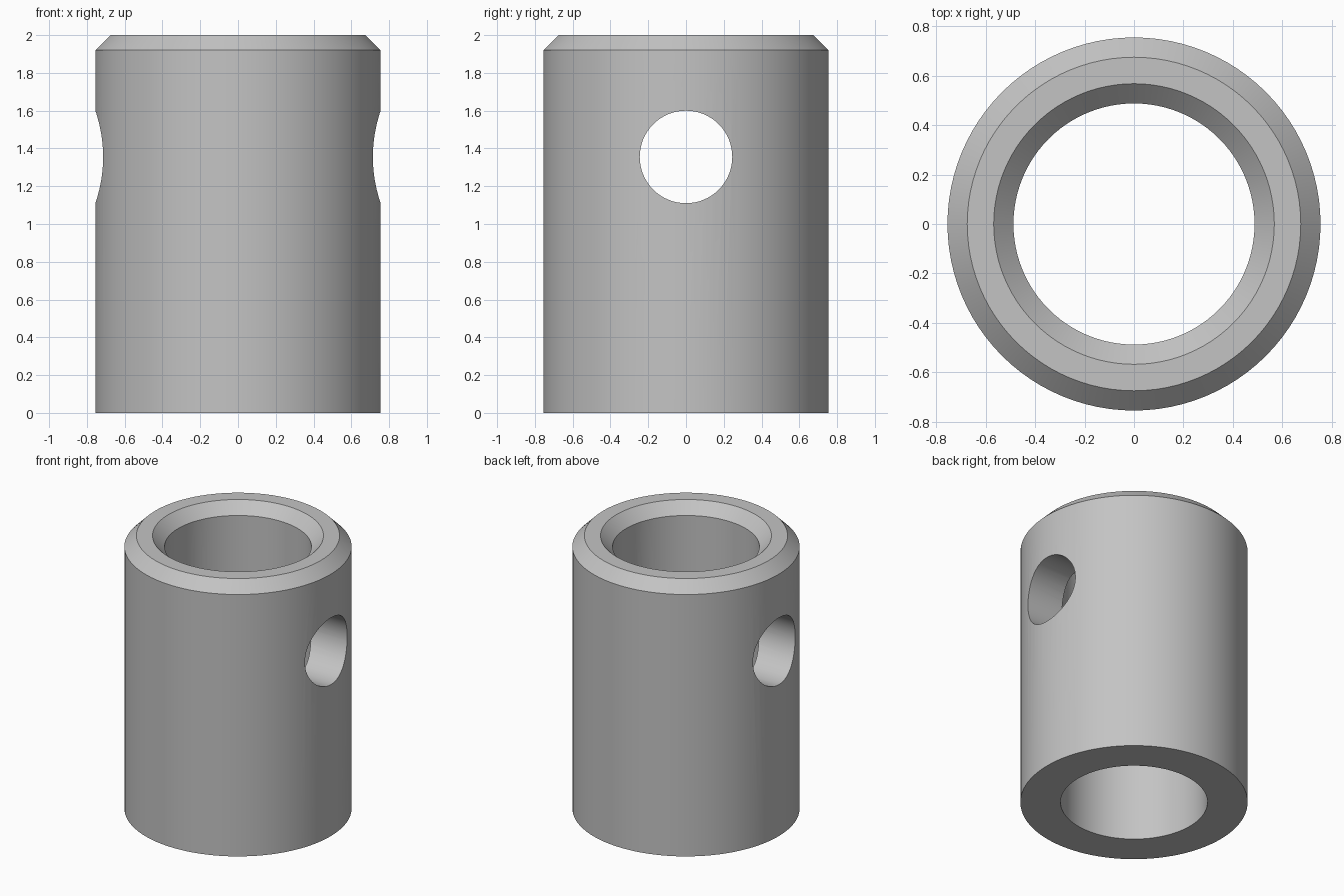
import bpy
import bmesh
import math

cube = bpy.data.objects.get("Cube")
if cube:
    bpy.data.objects.remove(cube, do_unlink=True)

SEGMENTS = 96
OUTER, BORE, CHAMFER, HEIGHT = 0.755, 0.488, 0.08, 2.0
HOLE_RADIUS, HOLE_Z = 0.245, 1.355

# Single metal colour
metal = bpy.data.materials.new("grey_metal")
metal.use_nodes = True
grey = (0.55, 0.55, 0.55, 1)
metal.diffuse_color = grey
metal.node_tree.nodes["Principled BSDF"].inputs["Base Color"].default_value = grey

# Sleeve wall: closed profile revolved about z, chamfered at the top only
profile = [
    (BORE, 0), (OUTER, 0),
    (OUTER, HEIGHT - CHAMFER), (OUTER - CHAMFER, HEIGHT),
    (BORE + CHAMFER, HEIGHT), (BORE, HEIGHT - CHAMFER),
]
bm = bmesh.new()
verts = [bm.verts.new((r, 0, z)) for r, z in profile]
edges = [bm.edges.new((a, b)) for a, b in zip(verts, verts[1:] + verts[:1])]
bmesh.ops.spin(bm, geom=verts + edges, cent=(0, 0, 0), axis=(0, 0, 1),
               angle=math.tau, steps=SEGMENTS)
bmesh.ops.remove_doubles(bm, verts=bm.verts, dist=1e-4)
bmesh.ops.recalc_face_normals(bm, faces=bm.faces)
mesh = bpy.data.meshes.new("sleeve")
bm.to_mesh(mesh)
bm.free()
mesh.materials.append(metal)
sleeve = bpy.data.objects.new("sleeve", mesh)
bpy.context.collection.objects.link(sleeve)

# Cross hole through both walls along x
bpy.ops.mesh.primitive_cylinder_add(vertices=64, radius=HOLE_RADIUS, depth=2,
                                    location=(0, 0, HOLE_Z),
                                    rotation=(0, math.pi / 2, 0))
cutter = bpy.context.object
cutter.name = "cross_hole_cutter"
cutter.hide_render = True
cutter.data.materials.append(metal)

cut = sleeve.modifiers.new("cross_hole", "BOOLEAN")
cut.operation = "DIFFERENCE"
cut.solver = "EXACT"
cut.object = cutter

bpy.ops.object.select_all(action="DESELECT")
sleeve.select_set(True)
bpy.context.view_layer.objects.active = sleeve
bpy.ops.object.modifier_apply(modifier=cut.name)
bpy.data.objects.remove(cutter, do_unlink=True)

# Smooth walls, crisp chamfers and hole rims
bpy.ops.object.shade_smooth_by_angle(angle=math.radians(30))
